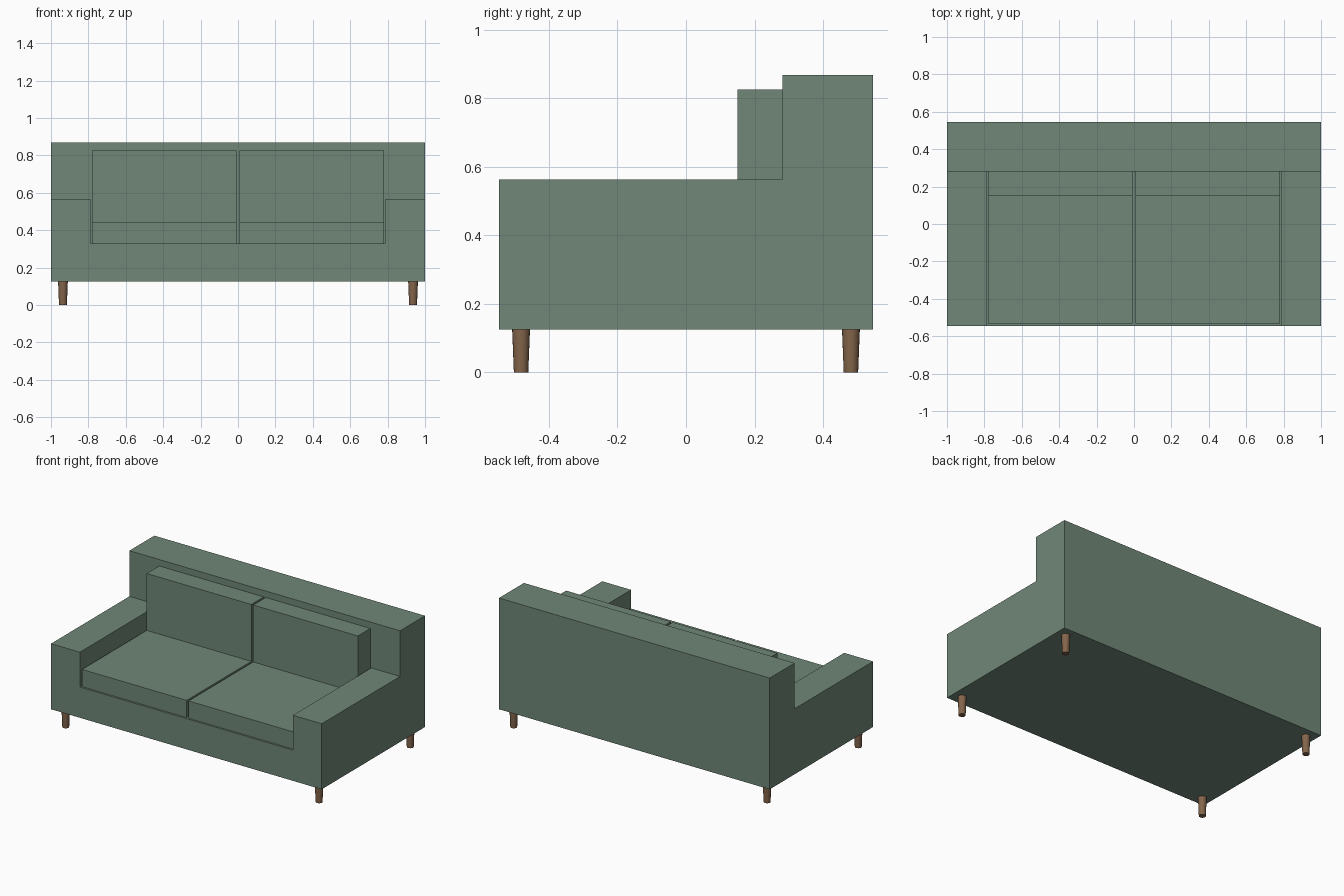
import bpy
import bmesh

cube = bpy.data.objects.get("Cube")
if cube:
    bpy.data.objects.remove(cube, do_unlink=True)


def material(name, rgb):
    mat = bpy.data.materials.new(name)
    mat.use_nodes = True
    mat.diffuse_color = (*rgb, 1)
    mat.node_tree.nodes["Principled BSDF"].inputs["Base Color"].default_value = (*rgb, 1)
    return mat


fabric = material("sage_green_fabric", (0.16, 0.245, 0.185))
wood = material("brown_wood", (0.23, 0.13, 0.07))


def add_object(name, bm, mat):
    bmesh.ops.recalc_face_normals(bm, faces=bm.faces)
    mesh = bpy.data.meshes.new(name)
    bm.to_mesh(mesh)
    bm.free()
    mesh.materials.append(mat)
    obj = bpy.data.objects.new(name, mesh)
    bpy.context.collection.objects.link(obj)
    return obj


def prism(name, profile, x0, x1, mat):
    """Extrude a side profile of (y, z) points from x0 to x1."""
    bm = bmesh.new()
    face = bm.faces.new([bm.verts.new((x0, y, z)) for y, z in profile])
    grown = bmesh.ops.extrude_face_region(bm, geom=[face])["geom"]
    verts = [g for g in grown if isinstance(g, bmesh.types.BMVert)]
    bmesh.ops.translate(bm, verts=verts, vec=(x1 - x0, 0, 0))
    return add_object(name, bm, mat)


def box(name, x, y, z, mat):
    profile = [(y[0], z[0]), (y[1], z[0]), (y[1], z[1]), (y[0], z[1])]
    return prism(name, profile, x[0], x[1], mat)


# Main dimensions
depth = 0.545
bottom, seat_base, seat_top = 0.125, 0.33, 0.445
arm_top, back_top, back_front = 0.563, 0.868, 0.282

# Frame: stepped side profile with the seat well cut between the arms
frame = prism("sofa_frame", [(-depth, bottom), (depth, bottom), (depth, back_top),
                             (back_front, back_top), (back_front, arm_top),
                             (-depth, arm_top)], -1, 1, fabric)
well = box("seat_well_cutter", (-0.787, 0.787), (-0.7, back_front),
           (seat_base, 0.7), fabric)
cut = frame.modifiers.new("seat_well", "BOOLEAN")
cut.operation = "DIFFERENCE"
cut.solver = "EXACT"
cut.object = well
bpy.context.view_layer.objects.active = frame
bpy.ops.object.modifier_apply(modifier=cut.name)
bpy.data.objects.remove(well, do_unlink=True)

# Cushions: a seat and a back cushion on each side of the centre gap
for side, s in (("left", 1), ("right", -1)):
    span = sorted((s * 0.007, s * 0.78))
    box(side + "_seat_cushion", span, (-0.532, back_front), (seat_base, seat_top), fabric)
    box(side + "_back_cushion", span, (0.15, back_front), (seat_top, 0.825), fabric)

# Legs: round and tapered towards the floor
for side, sx in (("left", 1), ("right", -1)):
    for end, sy in (("front", -1), ("back", 1)):
        bpy.ops.mesh.primitive_cone_add(vertices=20, radius1=0.021, radius2=0.026,
                                        depth=bottom,
                                        location=(sx * 0.936, sy * 0.481, bottom / 2))
        leg = bpy.context.object
        leg.name = f"{end}_{side}_leg"
        leg.data.materials.append(wood)
        bpy.ops.object.shade_smooth_by_angle()
